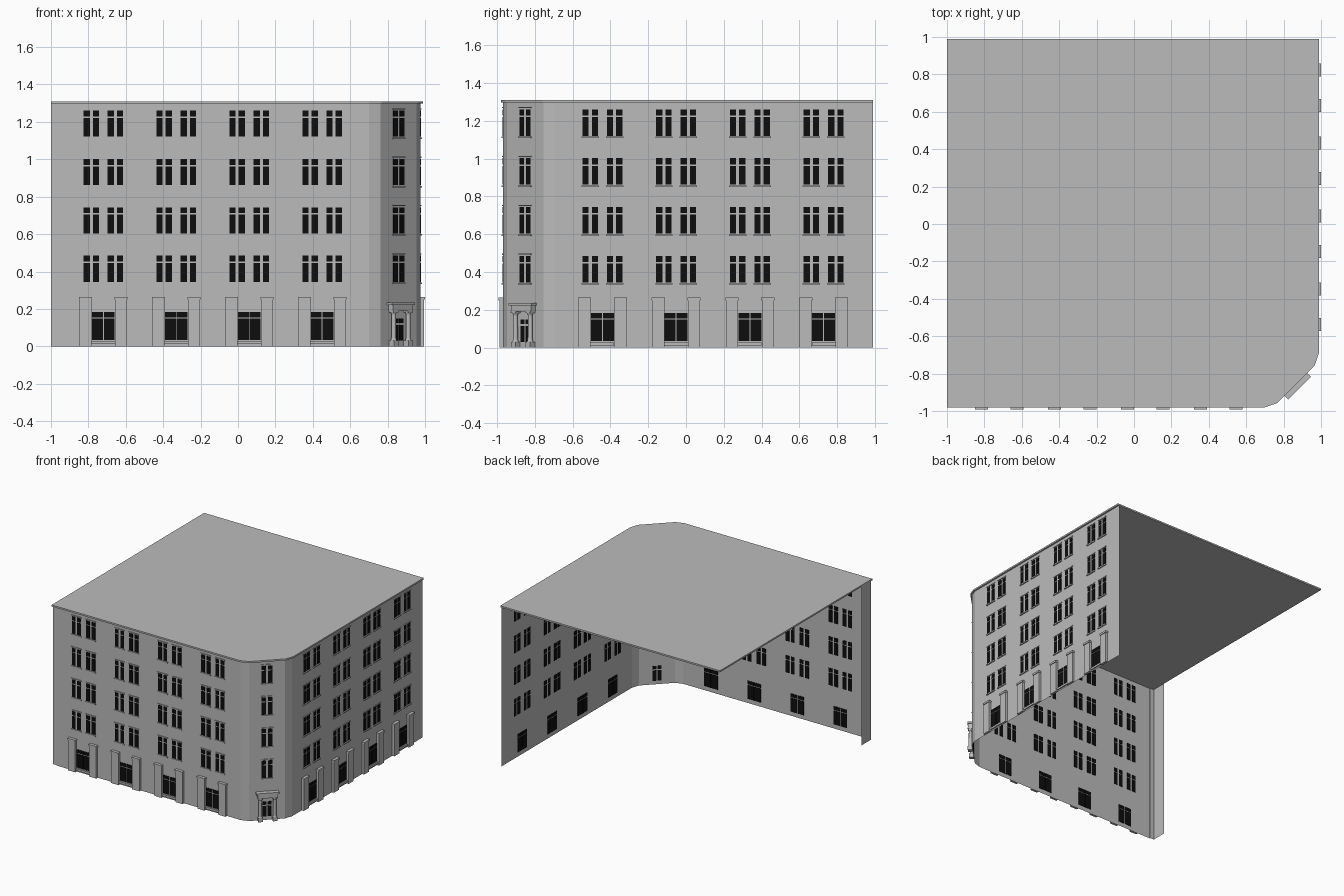
import bpy, bmesh, math
from mathutils import Matrix, Vector

cube = bpy.data.objects.get("Cube")
if cube:
    bpy.data.objects.remove(cube, do_unlink=True)


def material(name, rgb):
    m = bpy.data.materials.new(name)
    m.use_nodes = True
    m.diffuse_color = (*rgb, 1)
    bsdf = next(n for n in m.node_tree.nodes if n.type == 'BSDF_PRINCIPLED')
    bsdf.inputs["Base Color"].default_value = (*rgb, 1)
    bsdf.inputs["Roughness"].default_value = 0.8
    return m


STONE = material("grey stone", (0.5, 0.5, 0.5))
GLASS = material("black glass", (0.004, 0.004, 0.004))


def finish(name, bm, mat):
    mesh = bpy.data.meshes.new(name)
    bm.to_mesh(mesh)
    bm.free()
    mesh.materials.append(mat)
    obj = bpy.data.objects.new(name, mesh)
    bpy.context.scene.collection.objects.link(obj)
    return obj


def wall_frame(x, y, angle):
    """Local x runs along the wall, local -y points outward."""
    return Matrix.Translation((x, y, 0)) @ Matrix.Rotation(math.radians(angle), 4, 'Z')


def box(bm, frame, u0, u1, out0, out1, z0, z1):
    size = Matrix.Diagonal((u1 - u0, out1 - out0, z1 - z0, 1))
    mid = Matrix.Translation(((u0 + u1) / 2, -(out0 + out1) / 2, (z0 + z1) / 2))
    bmesh.ops.create_cube(bm, size=1, matrix=frame @ mid @ size)


def drum(bm, frame, u, out, z0, z1, r0, r1):
    place = frame @ Matrix.Translation((u, -out, (z0 + z1) / 2))
    made = bmesh.ops.create_cone(bm, cap_ends=True, segments=12, radius1=r0, radius2=r1,
                                 depth=z1 - z0, matrix=place)
    for f in {f for v in made["verts"] for f in v.link_faces}:
        f.smooth = len(f.verts) == 4


FRONT = wall_frame(0, -0.967, 0)
RIGHT = wall_frame(0.975, 0, 90)
CORNER = wall_frame(0.8585, -0.8505, 45)
BAYS = (-0.72, -0.33, 0.06, 0.45)
BAY_SPOTS = [(FRONT, b) for b in BAYS] + [(RIGHT, 0.008 - b) for b in BAYS]
FLOORS = [0.345 + 0.2585 * i for i in range(4)]
TOP = 1.297

# Street walls: one open sheet with a chamfered corner and a short left return
path = [(-1, -0.84), (-1, -0.961), (-0.965, -0.961), (-0.965, -0.967), (0.70, -0.967),
        (0.762, -0.947), (0.955, -0.754), (0.975, -0.692), (0.975, 0.99)]
bm = bmesh.new()
low = [bm.verts.new((x, y, 0)) for x, y in path]
high = [bm.verts.new((x, y, TOP)) for x, y in path]
for i in range(len(path) - 1):
    bm.faces.new((low[i], low[i + 1], high[i + 1], high[i]))
finish("street_walls", bm, STONE)

# Flat roof slab with a slim overhang
outline = [(-1, 0.99), (-1, -0.98), (0.70, -0.98), (0.767, -0.957),
           (0.965, -0.759), (0.988, -0.692), (0.988, 0.99)]
bm = bmesh.new()
base = bm.faces.new([bm.verts.new((x, y, TOP)) for x, y in outline])
grown = bmesh.ops.extrude_face_region(bm, geom=[base])["geom"]
bmesh.ops.translate(bm, verts=[g for g in grown if isinstance(g, bmesh.types.BMVert)],
                    vec=Vector((0, 0, 0.013)))
bmesh.ops.recalc_face_normals(bm, faces=bm.faces)
finish("flat_roof", bm, STONE)

# Upper windows: two tall panes under two small transom panes
panes, sills = bmesh.new(), bmesh.new()
window_spots = [(f, u + s * 0.0645) for f, u in BAY_SPOTS for s in (-1, 1)] + [(CORNER, 0)]
for frame, u in window_spots:
    for z in FLOORS:
        for side in (-1, 1):
            c = u + side * 0.0245
            box(panes, frame, c - 0.0165, c + 0.0165, -0.003, 0.003, z, z + 0.1)
            box(panes, frame, c - 0.0165, c + 0.0165, -0.003, 0.003, z + 0.108, z + 0.14)
        box(sills, frame, u - 0.046, u + 0.046, 0, 0.008, z - 0.012, z - 0.004)
        box(sills, frame, u - 0.046, u + 0.046, 0, 0.006, z + 0.146, z + 0.152)
finish("upper_window_panes", panes, GLASS)
finish("upper_window_ledges", sills, STONE)

# Ground floor: wide shop windows between capped pilasters
panes, sills, pilasters = bmesh.new(), bmesh.new(), bmesh.new()
for frame, u in BAY_SPOTS:
    for side in (-1, 1):
        c = u + side * 0.0315
        box(panes, frame, c - 0.029, c + 0.029, -0.003, 0.003, 0.035, 0.148)
        box(panes, frame, c - 0.029, c + 0.029, -0.003, 0.003, 0.155, 0.183)
        p = u + side * 0.095
        box(pilasters, frame, p - 0.032, p + 0.032, 0, 0.019, 0, 0.25)
        box(pilasters, frame, p - 0.035, p + 0.035, 0, 0.0245, 0.25, 0.265)
    box(sills, frame, u - 0.062, u + 0.062, 0, 0.01, 0.012, 0.028)
finish("shop_window_panes", panes, GLASS)
finish("shop_window_sills", sills, STONE)
finish("pilasters", pilasters, STONE)

# Corner entrance: glazed double door
bm = bmesh.new()
for side in (-1, 1):
    c = side * 0.019
    box(bm, CORNER, c - 0.015, c + 0.015, -0.003, 0.003, 0.03, 0.115)
    box(bm, CORNER, c - 0.015, c + 0.015, -0.003, 0.003, 0.125, 0.15)
finish("entrance_door_panes", bm, GLASS)

# Entrance portal: columns on plinths carrying a stepped lintel
bm = bmesh.new()
for u in (-0.055, 0.055):
    box(bm, CORNER, u - 0.017, u + 0.017, 0, 0.036, 0, 0.03)
    drum(bm, CORNER, u, 0.018, 0.03, 0.042, 0.017, 0.014)
    drum(bm, CORNER, u, 0.018, 0.042, 0.17, 0.0135, 0.0115)
    drum(bm, CORNER, u, 0.018, 0.17, 0.182, 0.012, 0.017)
    box(bm, CORNER, u - 0.018, u + 0.018, 0, 0.036, 0.182, 0.19)
box(bm, CORNER, -0.075, 0.075, 0, 0.032, 0.19, 0.222)
box(bm, CORNER, -0.086, 0.086, 0, 0.038, 0.222, 0.235)
finish("entrance_portal", bm, STONE)
